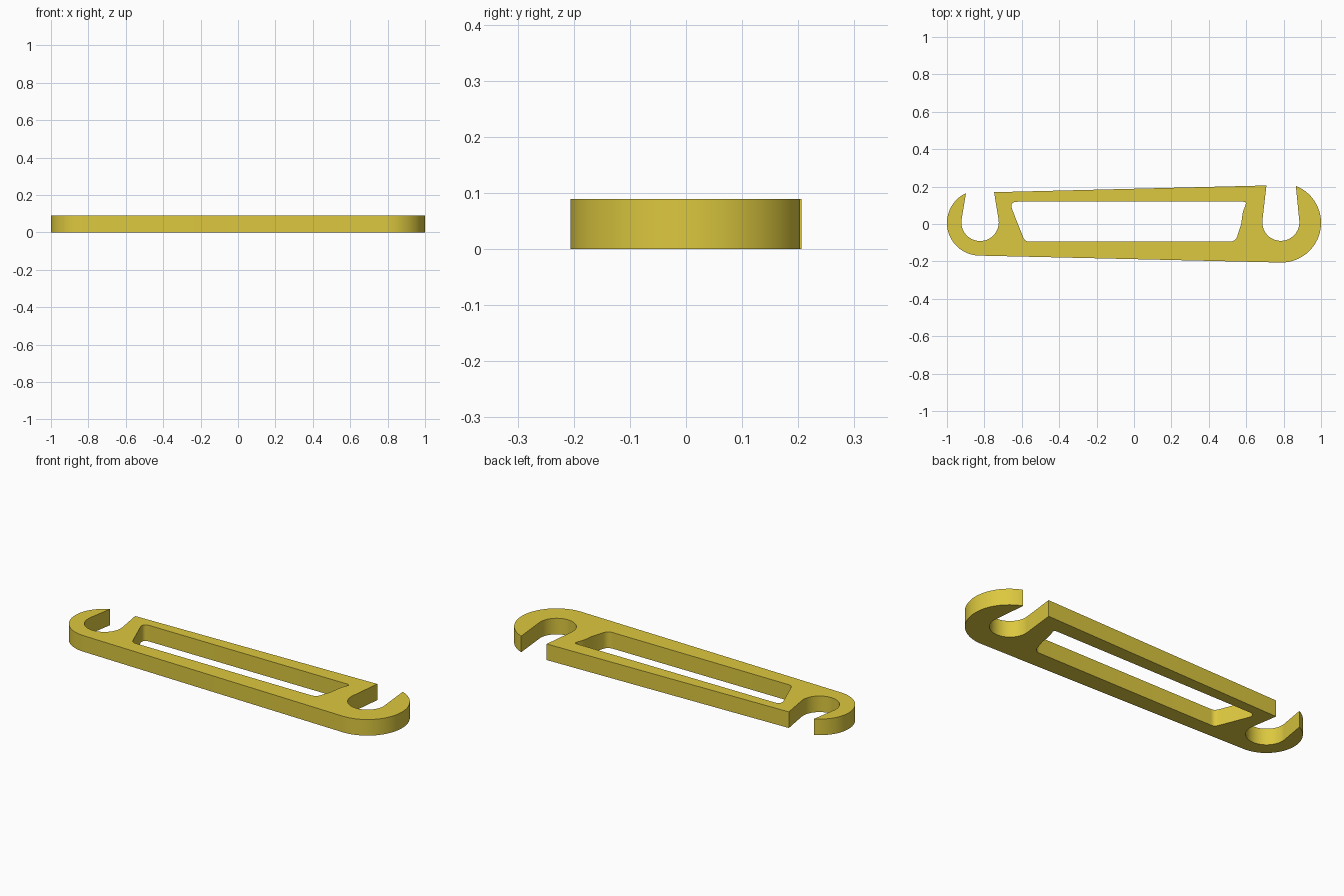
import bpy, bmesh
from math import cos, sin, radians, hypot
from mathutils import Vector

if "Cube" in bpy.data.objects:
    bpy.data.objects.remove(bpy.data.objects["Cube"])

HEIGHT = 0.089
CY = 0.006


def arc(cx, cy, r, a0, a1, n):
    """Points along an arc, angles in degrees."""
    step = (a1 - a0) / n
    return [(cx + r * cos(radians(a0 + i * step)),
             cy + r * sin(radians(a0 + i * step))) for i in range(n + 1)]


def rounded(corners, n=6):
    """Closed polygon with softened corners: (x, y, cut length)."""
    pts = []
    for i, (x, y, cut) in enumerate(corners):
        p = Vector((x, y))
        if cut == 0:
            pts.append((x, y))
            continue
        a = Vector(corners[i - 1][:2]) - p
        b = Vector(corners[(i + 1) % len(corners)][:2]) - p
        a, b = p + a.normalized() * cut, p + b.normalized() * cut
        for k in range(n + 1):
            t = k / n
            q = a * (1 - t) ** 2 + p * 2 * t * (1 - t) + b * t ** 2
            pts.append((q.x, q.y))
    return pts


# Outline: two open hooks joined by a tapered bar
outline = arc(-0.825, CY, 0.175, 114.7, 268.7, 32)           # small hook, outside
outline += arc(0.788, CY, 0.212, 268.7, 428.6, 36)           # large hook, outside
outline += arc(0.785, CY + 0.003, 0.099, 6, -186, 36)        # large hook, slot
outline += [(0.708, 0.206), (-0.748, 0.170)]                 # top edge of the bar
outline += arc(-0.823, CY + 0.003, 0.1, 9, -189, 36)         # small hook, slot

# Window through the bar
window = rounded([
    (-0.668, 0.119, 0.045), (-0.583, -0.094, 0.022),
    (0.543, -0.094, 0.03), (0.573, 0.0, 0.0), (0.582, 0.065, 0.02),
    (0.603, 0.119, 0.018)])

curve = bpy.data.curves.new("hook_link", 'CURVE')
curve.dimensions = '2D'
curve.fill_mode = 'BOTH'
curve.extrude = HEIGHT / 2
for pts in (outline, window):
    s = curve.splines.new('POLY')
    s.points.add(len(pts) - 1)
    for p, (x, y) in zip(s.points, pts):
        p.co = (x, y, 0, 1)
    s.use_cyclic_u = True

link = bpy.data.objects.new("hook_link", curve)
bpy.context.collection.objects.link(link)
link.select_set(True)
bpy.context.view_layer.objects.active = link
bpy.ops.object.convert(target='MESH')
link = bpy.context.object

# Weld caps to walls and stand the part on the ground
bm = bmesh.new()
bm.from_mesh(link.data)
bmesh.ops.remove_doubles(bm, verts=bm.verts, dist=1e-5)
bmesh.ops.translate(bm, verts=bm.verts, vec=(0, 0, HEIGHT / 2))
bmesh.ops.recalc_face_normals(bm, faces=bm.faces)
bm.to_mesh(link.data)
bm.free()
bpy.ops.object.shade_smooth_by_angle(angle=radians(30))

mat = bpy.data.materials.new("yellow")
mat.diffuse_color = (0.72, 0.58, 0.05, 1)
mat.use_nodes = True
mat.node_tree.nodes["Principled BSDF"].inputs["Base Color"].default_value = mat.diffuse_color
link.data.materials.clear()
link.data.materials.append(mat)
